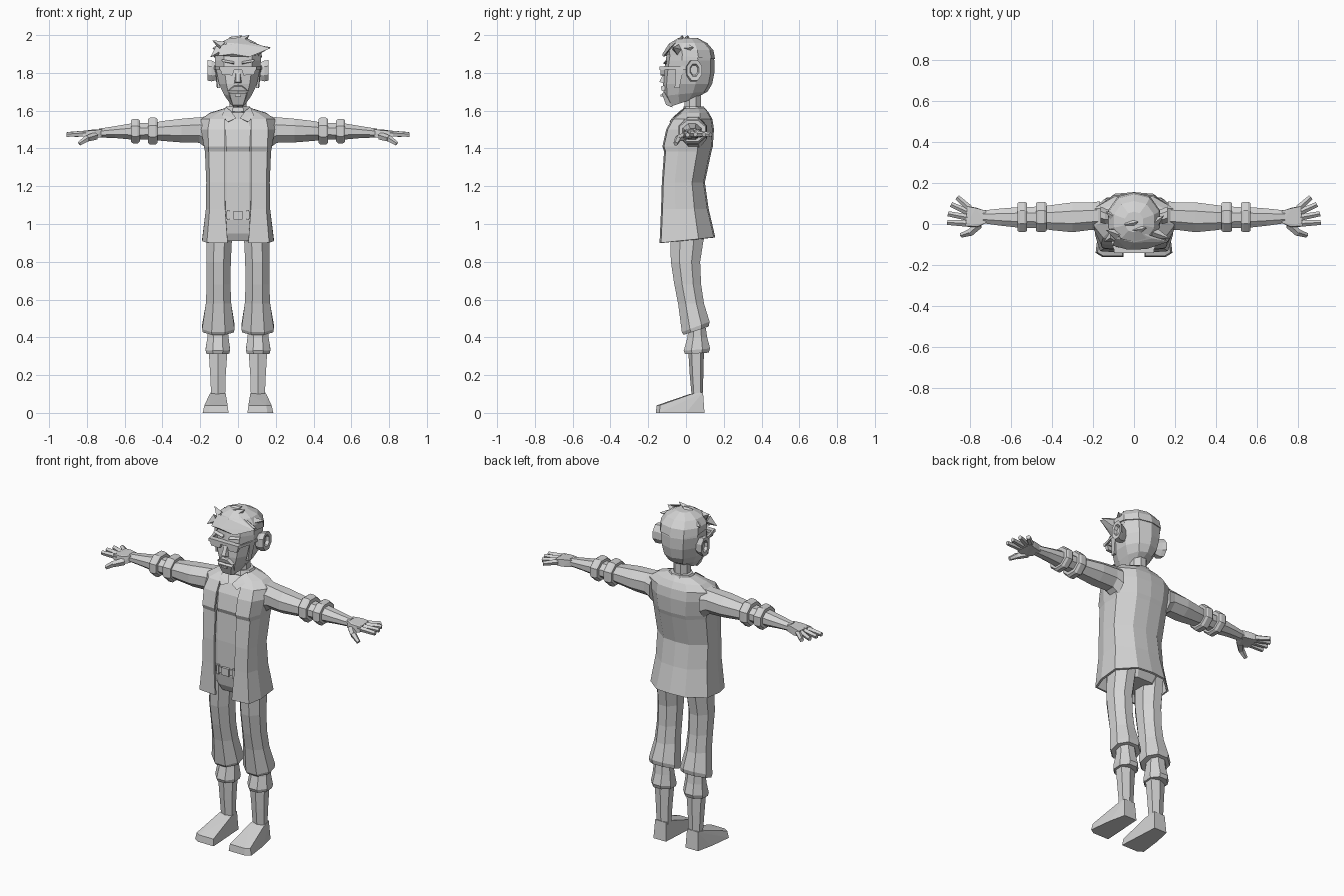
import bpy, bmesh, math
from mathutils import Vector

GREY = bpy.data.materials.new("plain_grey")
GREY.diffuse_color = (0.65, 0.65, 0.65, 1)


def finish(name, bm, mirror=False, recalc=True):
    if recalc:
        bmesh.ops.recalc_face_normals(bm, faces=bm.faces[:])
    me = bpy.data.meshes.new(name)
    bm.to_mesh(me)
    bm.free()
    me.materials.append(GREY)
    ob = bpy.data.objects.new(name, me)
    bpy.context.collection.objects.link(ob)
    if mirror:
        ob.modifiers.new("mirror", 'MIRROR').use_clip = False
    return ob


def tube(name, rows, axis='z', n=8, mirror=False, caps=True):
    """Loft of n-sided rings: row = (t, a0, a1, b0, b1[, slant along b])."""
    bm = bmesh.new()
    rings = []
    k = 1 / math.cos(math.pi / n)
    for row in rows:
        t, a0, a1, b0, b1 = row[:5]
        slant = row[5] if len(row) > 5 else 0
        ring = []
        for i in range(n):
            ang = 2 * math.pi * (i + 0.5) / n
            u = max(-1, min(1, math.cos(ang) * k))
            v = max(-1, min(1, math.sin(ang) * k))
            a = (a0 + a1) / 2 + u * (a1 - a0) / 2
            b = (b0 + b1) / 2 + v * (b1 - b0) / 2
            s = t + slant * v
            ring.append(bm.verts.new((a, b, s) if axis == 'z' else (s, a, b)))
        rings.append(ring)
    for r, q in zip(rings, rings[1:]):
        for i in range(n):
            j = (i + 1) % n
            bm.faces.new((r[i], r[j], q[j], q[i]))
    if caps:
        bm.faces.new(rings[0])
        bm.faces.new(rings[-1])
    return finish(name, bm, mirror)


def hull(name, pts, mirror=False):
    bm = bmesh.new()
    for p in pts:
        bm.verts.new(p)
    bmesh.ops.convex_hull(bm, input=bm.verts[:])
    return finish(name, bm, mirror)


def block(name, x0, x1, y0, y1, z0, z1, mirror=False):
    return hull(name, [(x, y, z) for x in (x0, x1) for y in (y0, y1) for z in (z0, z1)], mirror)


def spike(name, a, b, r0, r1, n=4, mirror=False):
    a, b = Vector(a), Vector(b)
    bm = bmesh.new()
    bmesh.ops.create_cone(bm, cap_ends=True, segments=n, radius1=r0, radius2=r1, depth=(b - a).length)
    rot = (b - a).to_track_quat('Z', 'Y').to_matrix().to_4x4()
    bm.transform(rot)
    bmesh.ops.translate(bm, vec=(a + b) / 2, verts=bm.verts[:])
    return finish(name, bm, mirror)


# Open jacket: (front z, back z, opening, front panel width, width, front y, back y)
rows = [(.90, .93, .055, .165, .19, -.14, .155), (1.08, 1.08, .068, .15, .17, -.132, .12),
        (1.22, 1.22, .07, .15, .168, -.128, .10), (1.385, 1.385, .07, .155, .175, -.116, .135),
        (1.41, 1.41, .07, .155, .18, -.125, .142), (1.50, 1.50, .07, .16, .195, -.105, .148),
        (1.555, 1.555, .07, .15, .195, -.075, .14), (1.585, 1.59, .06, .11, .15, -.035, .12),
        (1.61, 1.615, .05, .055, .07, -.015, .10)]
bm = bmesh.new()
rings = []
for zf, zb, g, wf, w, y0, y1 in rows:
    d = y1 - y0
    half = [(g, y0), (wf, y0 + .008), (w, y0 + .3 * d), (w, y0 + .7 * d), (.5 * w, y1 - .008)]
    pts = half + [(0, y1)] + [(-x, y) for x, y in reversed(half)]
    rings.append([bm.verts.new((x, y, zf + (zb - zf) * (y - y0) / d)) for x, y in pts])
for r, q in zip(rings, rings[1:]):
    for i in range(len(r) - 1):
        bm.faces.new((r[i], r[i + 1], q[i + 1], q[i]))
jacket = finish("jacket", bm, recalc=False)
sol = jacket.modifiers.new("cloth", 'SOLIDIFY')
sol.thickness, sol.offset = .012, -1

# Shirt, trousers top, belt and neck
tube("shirt", [(1.02, -.145, .145, -.108, .10), (1.22, -.145, .145, -.108, .08),
               (1.385, -.15, .15, -.098, .115), (1.41, -.15, .15, -.108, .12), (1.5, -.16, .16, -.09, .125),
               (1.555, -.13, .13, -.06, .115), (1.59, -.06, .06, -.015, .09)])
tube("pelvis", [(.91, -.12, .12, -.075, .09), (.95, -.145, .145, -.095, .11), (1.03, -.147, .147, -.108, .10)])
tube("belt", [(1.03, -.15, .15, -.115, .10), (1.065, -.15, .15, -.115, .10)])
block("buckle", -.025, .025, -.125, -.11, 1.025, 1.07)
block("belt_loop", .045, .058, -.122, -.105, 1.02, 1.075, True)
tube("neck", [(1.54, -.055, .055, -.02, .09), (1.60, -.045, .045, -.008, .08), (1.70, -.045, .045, -.008, .08)])
# Collar flaps and collar band behind the neck
hull("collar_flap", [(.04, -.03, 1.60), (.065, .0, 1.62), (.085, -.055, 1.575), (.055, -.088, 1.54),
                     (.01, -.075, 1.56), (.05, -.06, 1.54)], True)
tube("collar_band", [(1.595, -.075, .075, -.02, .105), (1.622, -.062, .062, -.012, .095)])

# Trouser legs with rolled ends
tube("trouser_leg", [(.96, .03, .165, -.085, .10), (.80, .038, .168, -.08, .075), (.68, .04, .166, -.062, .08),
                     (.58, .036, .17, -.042, .095), (.455, .018, .19, -.022, .125, .028),
                     (.435, .022, .186, -.012, .12, .022)], mirror=True)
tube("trouser_cuff", [(.45, .055, .16, .012, .105), (.40, .05, .162, .008, .112), (.335, .042, .172, -.012, .128, .006),
                      (.315, .046, .168, -.005, .12, .004)], mirror=True)
tube("shin", [(.33, .056, .155, .012, .095), (.20, .065, .147, .02, .092), (.09, .068, .142, .03, .088)], n=6, mirror=True)
# Wedge-shaped foot
hull("foot", [(.05, -.16, 0), (.155, -.16, 0), (.187, -.14, 0), (.17, 0, 0), (.148, .098, 0), (.065, .098, 0),
              (.055, -.155, .04), (.15, -.155, .04), (.178, -.138, .04), (.15, .03, .1), (.065, .02, .1),
              (.142, .09, .11), (.07, .09, .11)], True)

# Arms along x with two sleeve rings
tube("sleeve", [(.165, -.03, .11, 1.40, 1.57), (.205, -.028, .105, 1.43, 1.565), (.30, -.04, .105, 1.432, 1.557),
                (.40, -.03, .092, 1.44, 1.545), (.45, -.022, .085, 1.445, 1.535)], 'x', mirror=True)
for nm, x0, x1, g in (("upper", .425, .477, 0), ("lower", .52, .567, .006)):
    tube(nm + "_sleeve_ring", [(x0, -.034, .102, 1.43 + g, 1.555 - g), (x0 + .012, -.04, .108, 1.42 + g, 1.563 - g),
                               (x1 - .012, -.04, .108, 1.42 + g, 1.563 - g), (x1, -.034, .102, 1.43 + g, 1.555 - g)],
         'x', mirror=True)
tube("forearm", [(.44, -.02, .085, 1.447, 1.535), (.56, -.018, .082, 1.447, 1.533), (.65, -.008, .075, 1.455, 1.518),
                 (.735, .004, .066, 1.458, 1.505)], 'x', mirror=True)
# Palm, four fingers and thumb
hull("palm", [(.72, .006, 1.462), (.72, .064, 1.462), (.72, .006, 1.502), (.72, .064, 1.502),
              (.76, -.018, 1.45), (.82, -.012, 1.462), (.81, .088, 1.462), (.77, .08, 1.458),
              (.76, -.012, 1.495), (.82, -.010, 1.492), (.81, .085, 1.494), (.77, .078, 1.50)], True)
for nm, y0, tip in (("index", .002, (.908, .008, 1.472)), ("middle", .03, (.905, .05, 1.474)),
                    ("ring", .055, (.89, .095, 1.474)), ("little", .076, (.86, .13, 1.472))):
    spike(nm + "_finger", (.80, y0, 1.478), tip, .017, .013, 5, True)
spike("thumb", (.755, -.002, 1.465), (.80, -.045, 1.452), .022, .018, 5, True)
spike("thumb_tip", (.795, -.04, 1.455), (.84, -.055, 1.425), .018, .012, 5, True)

# Head: jaw slopes up to the back
tube("head", [(1.645, -.042, .042, -.085, .06, .025), (1.69, -.075, .075, -.118, .115, .012),
              (1.74, -.10, .10, -.122, .138), (1.80, -.113, .113, -.118, .15), (1.865, -.122, .122, -.108, .15),
              (1.91, -.12, .12, -.10, .14), (1.955, -.095, .095, -.08, .105), (1.98, -.05, .05, -.045, .06)], n=10)
# Chin beard, moustache and mouth
hull("chin_beard", [(-.05, -.115, 1.70), (.05, -.115, 1.70), (-.045, -.128, 1.69), (.045, -.128, 1.69),
                    (-.028, -.105, 1.63), (.028, -.105, 1.63), (-.025, -.07, 1.617), (.025, -.07, 1.617)])
hull("moustache", [(-.055, -.11, 1.705), (.055, -.11, 1.705), (-.05, -.128, 1.705), (.05, -.128, 1.705),
                   (-.02, -.134, 1.728), (.02, -.134, 1.728), (-.02, -.11, 1.735), (.02, -.11, 1.735)])
block("lower_lip", -.016, .016, -.134, -.12, 1.675, 1.685)
hull("nose", [(-.01, -.11, 1.815), (.01, -.11, 1.815), (-.02, -.115, 1.745), (.02, -.115, 1.745),
              (-.012, -.142, 1.752), (.012, -.142, 1.752)])
# Sideburns
hull("sideburn", [(.095, -.06, 1.72), (.098, -.035, 1.72), (.118, -.055, 1.83), (.124, -.01, 1.84),
                  (.108, -.06, 1.72), (.112, -.035, 1.72)], True)
# Glasses: brow bar, lens, temple arms
block("glasses_bar", -.098, .098, -.14, -.108, 1.815, 1.833)
hull("lens", [(x, y, z) for y in (-.134, -.115) for x, z in ((.018, 1.82), (.095, 1.82), (.085, 1.79), (.03, 1.787))], True)
hull("temple_arm", [(.09, -.138, 1.833), (.09, -.138, 1.817), (.10, -.12, 1.833), (.10, -.12, 1.817),
                    (.118, -.06, 1.833), (.118, -.06, 1.817), (.128, .02, 1.833), (.128, .02, 1.817),
                    (.11, .02, 1.825)], True)
# Brows
hull("brow", [(.02, -.105, 1.845), (.02, -.122, 1.85), (.088, -.10, 1.865), (.085, -.112, 1.86),
              (.02, -.105, 1.86), (.085, -.10, 1.872)], True)
# Dished ears
tube("ear", [(.10, .01, .06, 1.765, 1.845), (.14, .0, .075, 1.755, 1.865), (.162, .006, .085, 1.76, 1.868),
             (.16, .022, .068, 1.782, 1.848), (.142, .025, .062, 1.79, 1.84)], 'x', mirror=True)

# Hair: cap, fringe and swept tufts
tube("hair_cap", [(1.885, -.126, .126, -.105, .154, -.012), (1.92, -.122, .122, -.108, .145),
                  (1.958, -.098, .098, -.085, .112), (1.985, -.045, .045, -.04, .06)], n=10)
hull("fringe", [(-.105, -.105, 1.89), (-.03, -.125, 1.90), (.06, -.122, 1.885), (.11, -.10, 1.905),
                (.172, -.085, 1.93), (-.09, -.07, 1.945), (0, -.09, 1.955), (.09, -.07, 1.955), (0, -.03, 1.985)])
for i, (a, b, r) in enumerate((((-.10, -.06, 1.92), (-.145, -.085, 1.885), .03),
                               ((-.08, -.05, 1.94), (-.135, -.03, 1.972), .028),
                               ((.0, -.03, 1.955), (.06, -.02, 2.0), .035),
                               ((-.03, .0, 1.965), (.02, .01, 1.998), .03),
                               ((.09, -.04, 1.92), (.172, -.07, 1.935), .032),
                               ((.09, .0, 1.93), (.145, .04, 1.935), .03),
                               ((-.09, .03, 1.93), (-.135, .06, 1.93), .03))):
    spike("hair_tuft_%d" % (i + 1), a, b, r, .001, 4)
